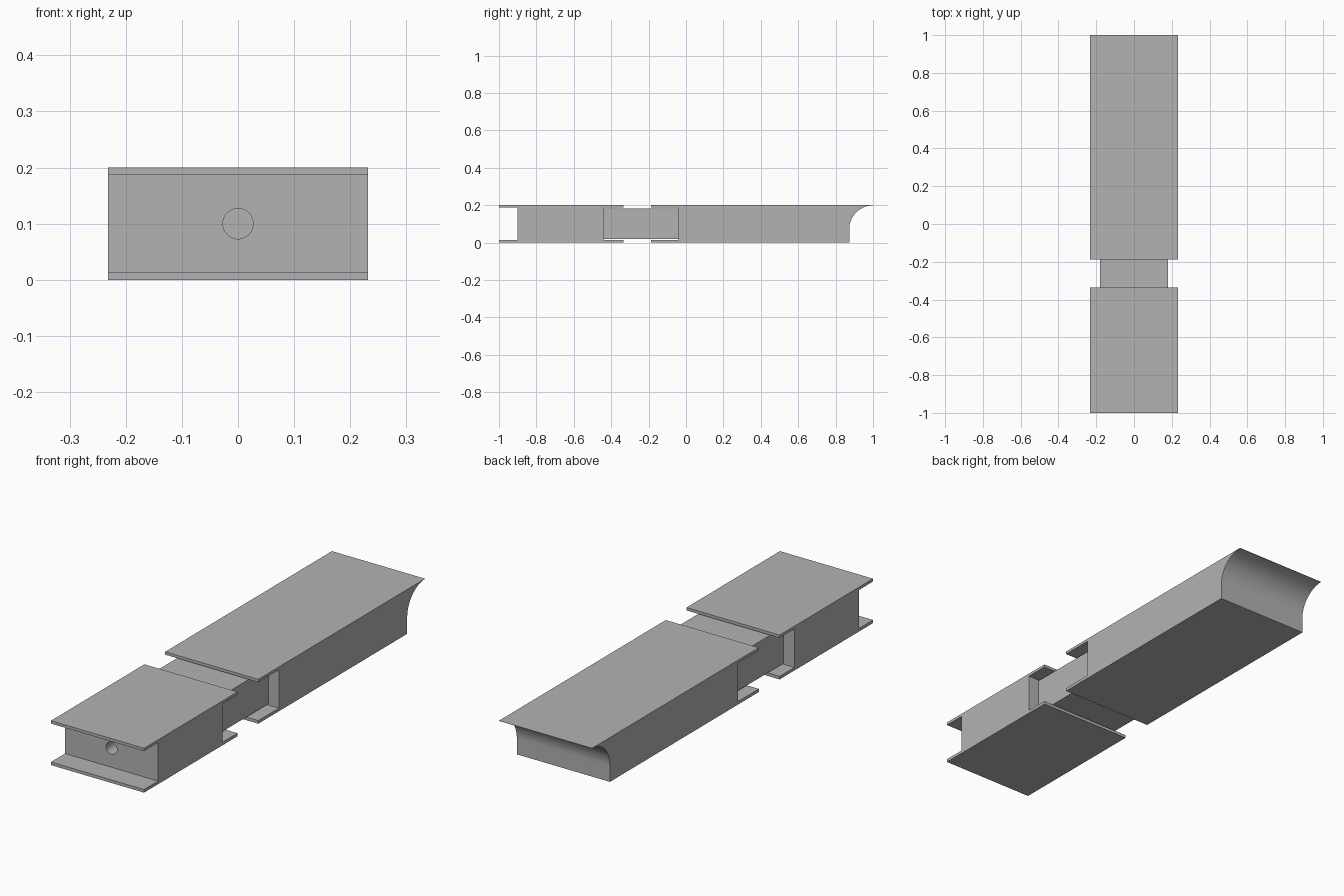
import bpy, bmesh
from math import cos, sin, pi

cube = bpy.data.objects.get("Cube")
if cube:
    bpy.data.objects.remove(cube)

W, H = 0.232, 0.2          # half width, height
LO, HI = 0.014, 0.187      # inner faces of the flanges
R = 0.127                  # radius of the concave end

grey = bpy.data.materials.new("grey")
grey.use_nodes = True
grey.diffuse_color = (0.45, 0.45, 0.45, 1)
grey.node_tree.nodes["Principled BSDF"].inputs["Base Color"].default_value = (0.45, 0.45, 0.45, 1)


def extrude_profile(name, profile, half):
    """Extrude a (y, z) outline across x."""
    bm = bmesh.new()
    face = bm.faces.new([bm.verts.new((-half, y, z)) for y, z in profile])
    ext = bmesh.ops.extrude_face_region(bm, geom=[face])
    verts = [g for g in ext["geom"] if isinstance(g, bmesh.types.BMVert)]
    bmesh.ops.translate(bm, verts=verts, vec=(2 * half, 0, 0))
    bmesh.ops.recalc_face_normals(bm, faces=bm.faces)
    mesh = bpy.data.meshes.new(name)
    bm.to_mesh(mesh)
    bm.free()
    mesh.materials.append(grey)
    obj = bpy.data.objects.new(name, mesh)
    bpy.context.collection.objects.link(obj)
    return obj


def smooth(obj):
    bpy.ops.object.select_all(action="DESELECT")
    obj.select_set(True)
    bpy.context.view_layer.objects.active = obj
    bpy.ops.object.shade_smooth_by_angle(angle=pi / 6)


# Front block: solid core with flanges overhanging both ends
f0, f1, c0, c1 = -1.0, -0.335, -0.9, -0.44
front = extrude_profile("front_block", [
    (f0, 0), (f1, 0), (f1, LO), (c1, LO), (c1, HI), (f1, HI),
    (f1, H), (f0, H), (f0, HI), (c0, HI), (c0, LO), (f0, LO)], W)

# Round bore along the front block
bpy.ops.mesh.primitive_cylinder_add(vertices=48, radius=0.027, depth=0.7,
                                    location=(0, -0.7, 0.1), rotation=(pi / 2, 0, 0))
cutter = bpy.context.object
cutter.name = "bore_cutter"
cutter.data.materials.append(grey)
cutter.hide_render = True
mod = front.modifiers.new("bore", "BOOLEAN")
mod.operation, mod.solver, mod.object = "DIFFERENCE", "EXACT", cutter
bpy.context.view_layer.objects.active = front
bpy.ops.object.modifier_apply(modifier="bore")
bpy.data.objects.remove(cutter)
smooth(front)

# Rear block: slotted front end, concave quarter-round back end
r0, s1 = -0.187, -0.04
steps = 24
arc = [(1 - R * cos(pi / 2 * i / steps), H - 0.001 - R + R * sin(pi / 2 * i / steps))
       for i in range(steps + 1)]
rear = extrude_profile("rear_block", [(r0, 0), (1 - R, 0)] + arc + [
    (1, H), (r0, H), (r0, HI), (s1, HI), (s1, LO), (r0, LO)], W)
smooth(rear)

# Narrow connector seated in both slots
extrude_profile("connector", [(c1, 0.019), (s1, 0.019), (s1, 0.182), (c1, 0.182)], 0.179)
